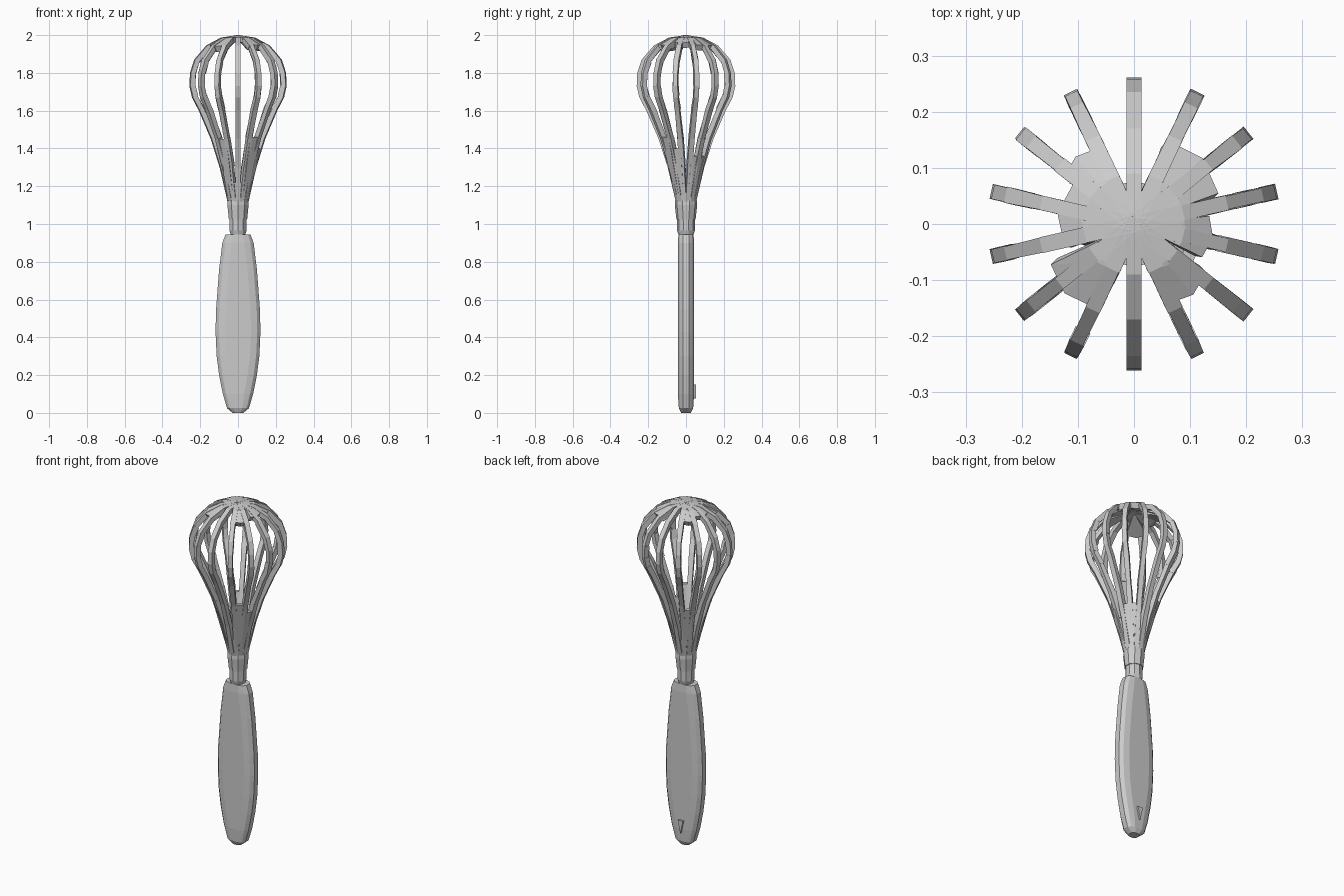
import bpy
import bmesh
import math
import random
from mathutils import Vector

random.seed(4)
cube = bpy.data.objects.get("Cube")
if cube:
    bpy.data.objects.remove(cube, do_unlink=True)

GREY = (0.6, 0.6, 0.6, 1)
mat = bpy.data.materials.new("plain grey")
mat.use_nodes = True
mat.diffuse_color = GREY
mat.node_tree.nodes["Principled BSDF"].inputs["Base Color"].default_value = GREY


def finish(bm, name):
    bmesh.ops.recalc_face_normals(bm, faces=bm.faces)
    mesh = bpy.data.meshes.new(name)
    bm.to_mesh(mesh)
    bm.free()
    mesh.materials.append(mat)
    obj = bpy.data.objects.new(name, mesh)
    bpy.context.collection.objects.link(obj)


def hull(bm, points):
    """Add a closed convex chunk around the points."""
    verts = [bm.verts.new(p) for p in points]
    res = bmesh.ops.convex_hull(bm, input=verts)
    spare = {g for g in res["geom_interior"] + res["geom_unused"]
             if isinstance(g, bmesh.types.BMVert)}
    bmesh.ops.delete(bm, geom=list(spare), context="VERTS")


def solid(name, points):
    bm = bmesh.new()
    hull(bm, points)
    finish(bm, name)


# Outer balloon outline as (radius, height), bottom to top
OUTLINE = [(0.05, 1.10), (0.097, 1.30), (0.145, 1.45), (0.21, 1.60),
           (0.247, 1.67), (0.261, 1.73), (0.258, 1.80), (0.235, 1.87),
           (0.17, 1.945), (0.09, 1.987), (0.0, 2.0)]
BELLY = 5
WIRES = 14
STEP = math.tau / WIRES


def radius_at(z):
    for (r0, z0), (r1, z1) in zip(OUTLINE, OUTLINE[1:]):
        if z0 <= z <= z1:
            return r0 + (r1 - r0) * (z - z0) / (z1 - z0)


def dome_height(r):
    for (r0, z0), (r1, z1) in zip(OUTLINE[BELLY:], OUTLINE[BELLY + 1:]):
        if r1 <= r <= r0:
            return z0 + (z1 - z0) * (r0 - r) / (r0 - r1)


def polar(r, angle, z):
    return Vector((r * math.cos(angle), r * math.sin(angle), z))


# Whisk wires: short square-section chunks following the outline
bm = bmesh.new()
for k in range(WIRES):
    angle = math.pi / 2 + k * STEP
    side = Vector((-math.sin(angle), math.cos(angle), 0))
    path = [polar(r, angle, z) for r, z in OUTLINE]
    clean = k % (WIRES // 2) == 0

    def section(i, jitter):
        a, b = path[max(i - 1, 0)], path[min(i + 1, len(path) - 1)]
        inward = side.cross(b - a).normalized()
        if inward.dot(path[i] - Vector((0, 0, 1.7))) > 0:
            inward.negate()
        half = 0.0135 * jitter
        return [path[i] + side * s * half + inward * d
                for s in (-1, 1) for d in (0, 0.028 * jitter)]

    for i in range(len(path) - 1):
        lo, hi = [1 if clean else random.uniform(0.88, 1.08) for _ in range(2)]
        hull(bm, section(i, lo) + section(i + 1, hi))
finish(bm, "whisk_wires")

# Webs joining neighbouring wires near the collar
WEB_TOPS = {1: 1.42, 5: 1.45, 8: 1.46, 9: 1.40, 10: 1.17, 11: 1.36, 12: 1.36}
bm = bmesh.new()
for k in range(WIRES):
    top = WEB_TOPS.get(k, 1.22)
    a0 = math.pi / 2 + k * STEP
    pts = []
    for z in (1.10, top):
        r = radius_at(z) - 0.002
        for a in (a0, a0 + STEP):
            pts += [polar(r, a, z), polar(r - 0.024, a, z)]
    hull(bm, pts)
finish(bm, "wire_webs")

# Faceted crown plates: start angle, end angle, reach
bm = bmesh.new()
for start, end, reach in ((116, 146, 0.15), (146, 198, 0.13), (206, 244, 0.165),
                          (20, 68, 0.16), (-26, 6, 0.135), (-66, -34, 0.155)):
    a0, a1 = math.radians(start), math.radians(end)
    middle = (a0 + a1) / 2
    pts = []
    for r, count in ((0.025, 2), (0.09, 3), (reach, 3)):
        for i in range(count):
            rr = r * (1.06 if i == 1 and count == 3 else 1)
            p = polar(rr, a0 + (a1 - a0) * i / (count - 1), dome_height(rr) - 0.001)
            pts += [p, p - polar(rr * 0.1, middle, 0.028)]
    hull(bm, pts)
finish(bm, "crown_plates")

# Collar and neck
for name, rings in (("collar", [(0.051, 1.025), (0.059, 1.10), (0.057, 1.125)]),
                    ("neck", [(0.036, 0.93), (0.047, 0.965), (0.047, 1.03)])):
    solid(name, [polar(r, (i + 0.5) * math.tau / 10, z) for r, z in rings for i in range(10)])

# Handle: flat front and back panels with broad rounded sides
# Each row is half width, half depth, height
ROWS = [(0.028, 0.026, 0.0), (0.058, 0.038, 0.025), (0.08, 0.043, 0.10),
        (0.10, 0.043, 0.20), (0.113, 0.043, 0.30), (0.119, 0.043, 0.43),
        (0.116, 0.043, 0.55), (0.10, 0.043, 0.76), (0.083, 0.043, 0.90),
        (0.066, 0.040, 0.945)]
pts = []
for w, d, z in ROWS:
    flat = max(w - 0.05, w * 0.4)
    for x, y in ((flat, d), (w - (w - flat) * 0.34, d * 0.8), (w, d * 0.4)):
        pts += [(sx * x, sy * y, z) for sx in (-1, 1) for sy in (-1, 1)]
solid("handle", pts)

# Small wedge on the back of the handle near its foot
solid("hanging_wedge", [(x, y, z) for y in (0.035, 0.053)
                        for x, z in ((0.0, 0.075), (-0.017, 0.15), (0.017, 0.15))])
